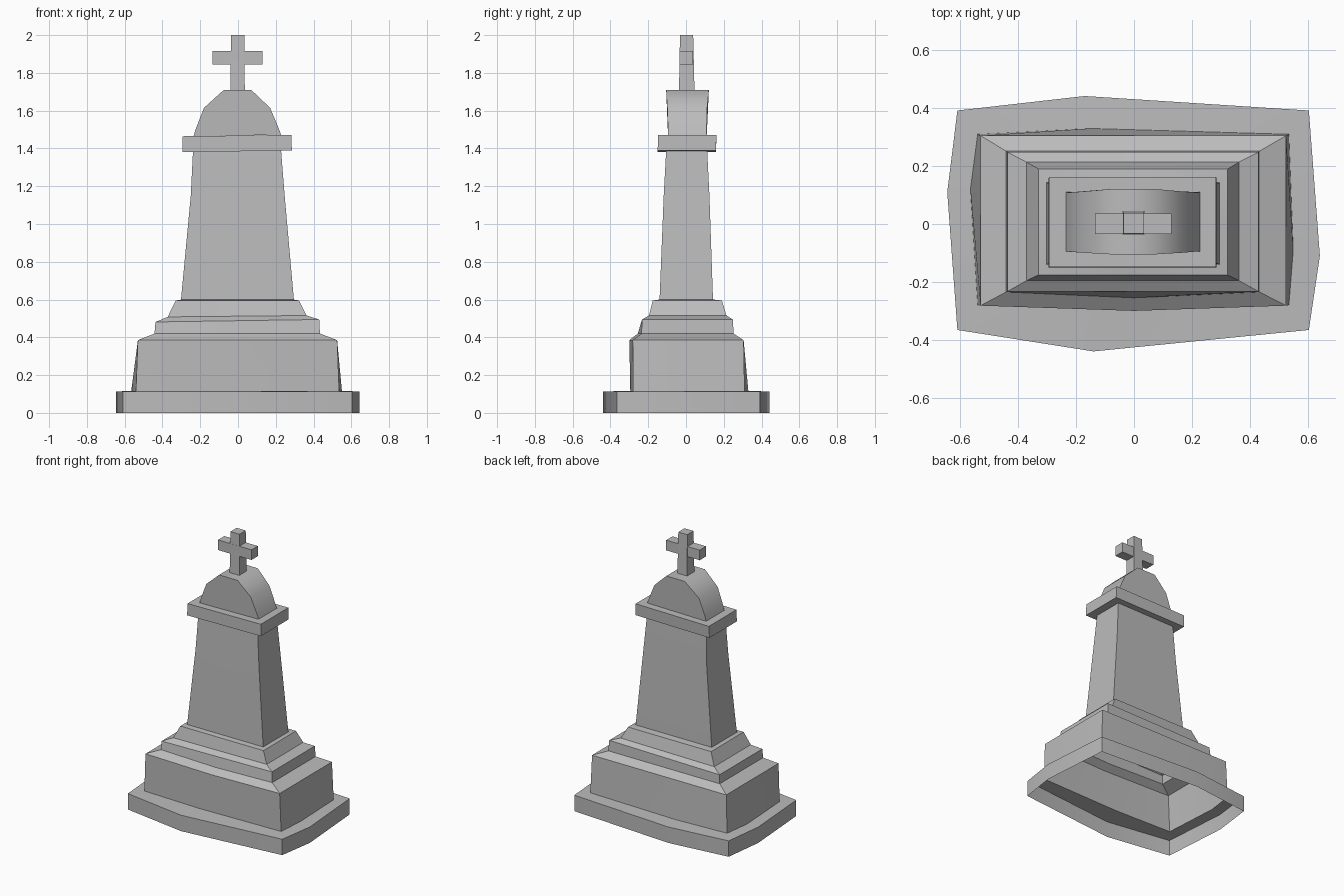
import bpy, bmesh, math

cube = bpy.data.objects.get("Cube")
if cube:
    bpy.data.objects.remove(cube, do_unlink=True)

stone = bpy.data.materials.new("grey stone")
stone.use_nodes = True
GREY = (0.5, 0.5, 0.5, 1)
stone.diffuse_color = GREY
stone.node_tree.nodes["Principled BSDF"].inputs["Base Color"].default_value = GREY


def ring(x0, x1, y0, y1, z, tilt=0, front=None, right=None, back=None, left=None):
    """Rectangle with a movable middle point on every side."""
    cx, cy = (x0 + x1) / 2, (y0 + y1) / 2
    pts = [(x0, y0), front or (cx, y0), (x1, y0), right or (x1, cy),
           (x1, y1), back or (cx, y1), (x0, y1), left or (x0, cy)]
    return [(x, y, z + tilt * x) for x, y in pts]


def finish(name, bm, angle=30):
    mesh = bpy.data.meshes.new(name)
    bm.to_mesh(mesh)
    bm.free()
    obj = bpy.data.objects.new(name, mesh)
    bpy.context.collection.objects.link(obj)
    mesh.materials.append(stone)
    bpy.ops.object.select_all(action='DESELECT')
    obj.select_set(True)
    bpy.context.view_layer.objects.active = obj
    bpy.ops.object.shade_smooth_by_angle(angle=math.radians(angle))
    return obj


def loft(name, rings, bottom=False, top=True):
    bm = bmesh.new()
    rows = [[bm.verts.new(p) for p in r] for r in rings]
    n = len(rows[0])
    for a, b in zip(rows, rows[1:]):
        for i in range(n):
            j = (i + 1) % n
            bm.faces.new((a[i], a[j], b[j], b[i]))
    if bottom:
        bm.faces.new(rows[0][::-1])
    if top:
        bm.faces.new(rows[-1])
    return finish(name, bm)


# Hollow base: uneven slab, plinth and two mouldings in one open shell
slab = dict(front=(-.14, -.44), right=(.642, -.11), back=(-.17, .442), left=(-.645, .11))
foot = dict(front=(-.1, -.295), right=(.55, -.09), back=(-.15, .33), left=(-.565, .12))
base = loft("stepped_base", [
    ring(-.61, .604, -.366, .392, 0, **slab),
    ring(-.61, .604, -.366, .392, .113, **slab),
    ring(-.54, .535, -.28, .31, .117, **foot),
    ring(-.53, .525, -.282, .305, .385, front=(0, -.3)),
    ring(-.442, .434, -.235, .252, .42, front=(0, -.255)),
    ring(-.437, .43, -.233, .248, .488, tilt=.015),
    ring(-.372, .363, -.196, .214, .512, tilt=.01),
    ring(-.33, .323, -.176, .19, .595),
    ring(-.298, .293, -.14, .143, .6),
], top=False)
# The front of the plinth flows softly into the slab
for edge in base.data.edges:
    a, b = (base.data.vertices[i].co for i in edge.vertices)
    if max(a.y, b.y) < -.27 and min(a.z, b.z) > .114 and max(a.z, b.z) < .12:
        base.data.attributes["sharp_edge"].data[edge.index].value = False

# Tapered shaft
loft("shaft", [
    ring(-.302, .296, -.14, .143, .598),
    ring(-.25, .247, -.118, .124, 1.15),
    ring(-.238, .228, -.105, .112, 1.39),
])

# Slightly tilted cap slab
loft("cap_slab", [
    ring(-.295, .285, -.15, .158, 1.385, tilt=.012),
    ring(-.293, .283, -.148, .162, 1.468, tilt=.012),
], bottom=True)

# Rounded crown: x, z, front y, back y across the arch
arch = [(-.235, 1.465, -.095, .11), (-.225, 1.5, -.095, .109), (-.18, 1.615, -.099, .112),
        (-.075, 1.71, -.105, .121), (.07, 1.71, -.105, .121), (.17, 1.615, -.099, .112),
        (.218, 1.5, -.095, .109), (.228, 1.472, -.095, .11)]
bm = bmesh.new()
front = [bm.verts.new((x, yf, z)) for x, z, yf, yb in arch]
back = [bm.verts.new((x, yb, z)) for x, z, yf, yb in arch]
bm.faces.new(front[::-1])
bm.faces.new(back)
for i in range(len(arch)):
    j = (i + 1) % len(arch)
    bm.faces.new((front[i], front[j], back[j], back[i]))
finish("rounded_crown", bm, 48)

# Cross
loft("cross_upright", [ring(-.04, .036, -.037, .045, 1.7),
                       ring(-.037, .034, -.032, .038, 2.0)], bottom=True)
loft("cross_arm", [ring(-.134, .13, -.034, .037, 1.844),
                   ring(-.134, .13, -.034, .037, 1.916)], bottom=True)
